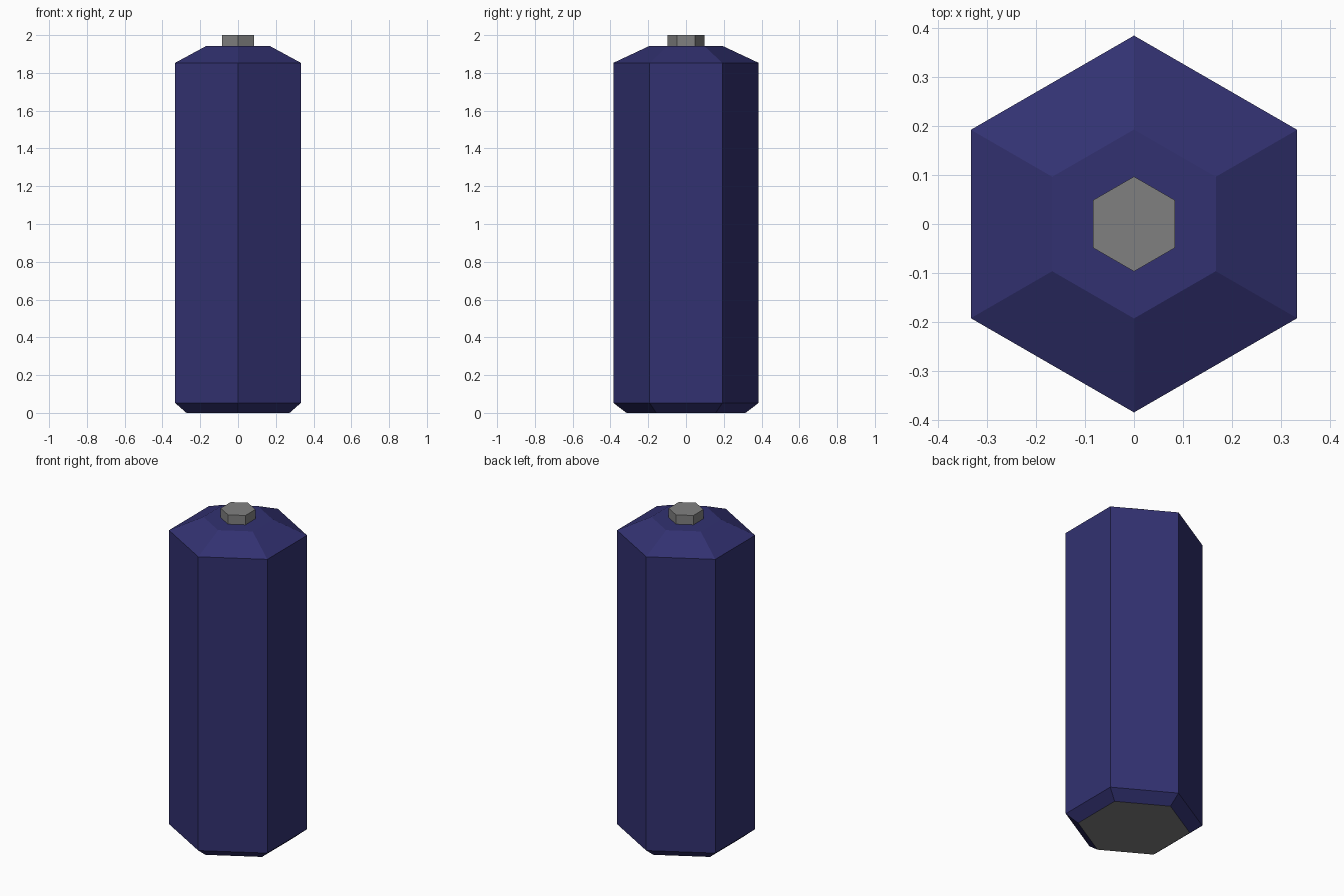
import bpy, bmesh, math

if "Cube" in bpy.data.objects:
    bpy.data.objects.remove(bpy.data.objects["Cube"])


def material(name, rgb):
    m = bpy.data.materials.new(name)
    m.diffuse_color = (*rgb, 1)
    m.use_nodes = True
    m.node_tree.nodes["Principled BSDF"].inputs["Base Color"].default_value = m.diffuse_color
    return m


BLUE = material("dark blue", (0.032, 0.031, 0.165))
GREY = material("metal grey", (0.216, 0.216, 0.216))


def hex_lathe(name, profile, mats):
    """Six-sided solid from (radius, z) rings, corners pointing along +-y."""
    bm = bmesh.new()
    rings = []
    for r, z in profile:
        angles = [math.pi / 2 + i * math.pi / 3 for i in range(6)]
        rings.append([bm.verts.new((r * math.cos(a), r * math.sin(a), z)) for a in angles])
    for lo, hi in zip(rings, rings[1:]):
        for i in range(6):
            j = (i + 1) % 6
            bm.faces.new((lo[i], lo[j], hi[j], hi[i]))
    bm.faces.new(rings[0][::-1])
    bm.faces.new(rings[-1])
    bm.normal_update()
    # the downward base face takes the last material
    for f in bm.faces:
        if f.normal.z < -0.99:
            f.material_index = len(mats) - 1
    me = bpy.data.meshes.new(name)
    bm.to_mesh(me)
    bm.free()
    for m in mats:
        me.materials.append(m)
    ob = bpy.data.objects.new(name, me)
    bpy.context.collection.objects.link(ob)
    return ob


# casing: bevelled foot, straight sides, sloped shoulder, bare metal base
hex_lathe("casing", [(0.315, 0), (0.385, 0.053), (0.385, 1.853), (0.193, 1.943)], [BLUE, GREY])

# raised terminal on top
hex_lathe("terminal", [(0.097, 1.943), (0.097, 2.0)], [GREY])
